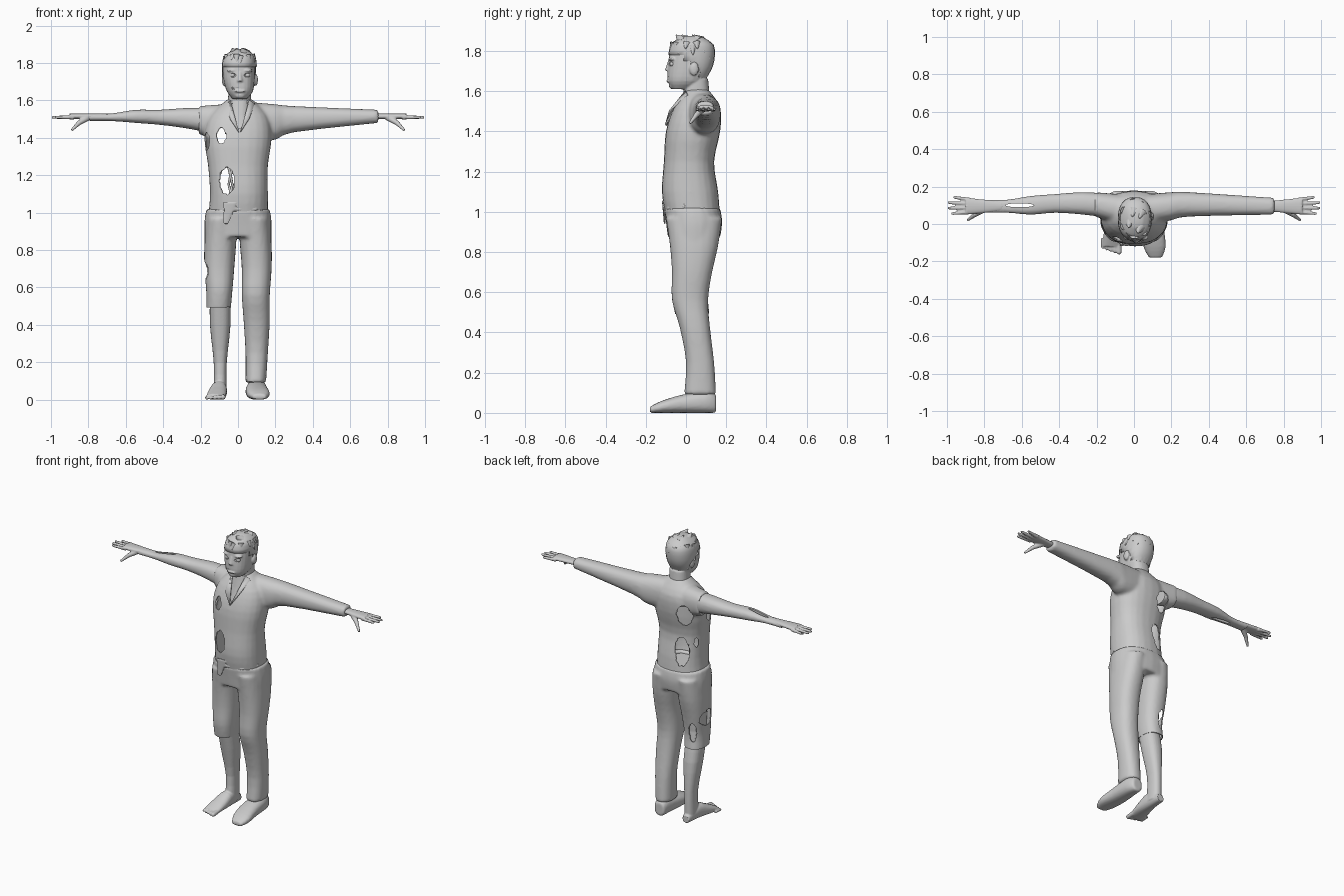
import bpy, bmesh, math, random
from mathutils import Matrix, Vector

random.seed(4)
scene = bpy.context.scene
if "Cube" in bpy.data.objects:
    bpy.data.objects.remove(bpy.data.objects["Cube"], do_unlink=True)
tone = (.6, .6, .6, 1)
grey = bpy.data.materials.new("plain grey")
grey.use_nodes = True
grey.diffuse_color = tone
grey.node_tree.nodes["Principled BSDF"].inputs["Base Color"].default_value = tone

def blend_rings(rings, steps=3):
    """Smooth in-between rings along a spline through the given ones."""
    rings = [Vector(ring) for ring in rings]
    padded = [rings[0], *rings, rings[-1]]
    for before, start, end, after in zip(padded, padded[1:], padded[2:], padded[3:]):
        slope_in, slope_out = (end - before) / 2, (after - start) / 2
        for step in range(steps):
            t = step / steps
            yield (start.lerp(end, t * t * (3 - 2 * t)) + slope_in * t * (1 - t) ** 2
                   - slope_out * t * t * (1 - t))
    yield rings[-1]

def loft(bm, axis, rings, sides=24):
    """Closed body through rings of (position, low u, high u, low v, high v)."""
    along = "xyz".index(axis)
    across, upward = [i for i in range(3) if i != along]
    loops = []
    for place, left, right, low, high in blend_rings(rings):
        loop = []
        for i in range(sides):
            cosine, sine = math.cos(math.tau * i / sides), math.sin(math.tau * i / sides)
            point = Vector()
            point[along] = place
            point[across] = (left + right + (right - left) * math.copysign(abs(cosine) ** .85, cosine)) / 2
            point[upward] = (low + high + (high - low) * math.copysign(abs(sine) ** .85, sine)) / 2
            loop.append(bm.verts.new(point))
        loops.append(loop)
    faces = [bm.faces.new(loops[0]), bm.faces.new(loops[-1])]
    for loop, following in zip(loops, loops[1:]):
        for i in range(sides):
            faces.append(bm.faces.new((loop[i - 1], loop[i], following[i], following[i - 1])))
    bmesh.ops.recalc_face_normals(bm, faces=faces)

def limb(bm, start, end, start_radius, end_radius):
    """Tapered rod between two points."""
    start, end = Vector(start), Vector(end)
    turn = (end - start).to_track_quat("Z", "Y").to_matrix().to_4x4()
    bmesh.ops.create_cone(bm, cap_ends=True, segments=10, radius1=start_radius, radius2=end_radius,
                          depth=(end - start).length, matrix=Matrix.Translation((start + end) / 2) @ turn)

def blob(bm, centre, radii):
    placing = Matrix.Translation(centre) @ Matrix.Diagonal((*radii, 1))
    bmesh.ops.create_icosphere(bm, subdivisions=2, radius=1, matrix=placing)

def finish(mesh):
    mesh.materials.clear()
    mesh.materials.append(grey)
    mesh.shade_smooth()
    mesh.set_sharp_from_angle(angle=math.radians(42))

def make(name, bm):
    mesh = bpy.data.meshes.new(name)
    bm.to_mesh(mesh)
    bm.free()
    finish(mesh)
    ob = bpy.data.objects.new(name, mesh)
    scene.collection.objects.link(ob)
    return ob

def bake(ob):
    """Apply all modifiers."""
    graph = bpy.context.evaluated_depsgraph_get()
    mesh = bpy.data.meshes.new_from_object(ob.evaluated_get(graph))
    ob.modifiers.clear()
    ob.data = mesh
    finish(mesh)

def fuse(name, bm, voxel, rounds=2):
    """Melt overlapping bodies into one skin."""
    ob = make(name, bm)
    melt = ob.modifiers.new("melt", "REMESH")
    melt.mode, melt.voxel_size = "VOXEL", voxel
    relax = ob.modifiers.new("relax", "SMOOTH")
    relax.factor, relax.iterations = .5, rounds
    bake(ob)
    return ob

def cut(ob, bm):
    """Subtract the given bodies."""
    tool = make("cutter", bm)
    tool.hide_render = True
    carve = ob.modifiers.new("carve", "BOOLEAN")
    carve.operation, carve.solver, carve.object = "DIFFERENCE", "EXACT", tool
    bake(ob)
    bpy.data.objects.remove(tool, do_unlink=True)

def tear(ob, holes):
    """Open rounded holes in a skin, soften their rims and give the cloth thickness."""
    bm = bmesh.new()
    bm.from_mesh(ob.data)
    gone = set()
    for centre, radii in holes:
        for face in bm.faces:
            offset = face.calc_center_median() - Vector(centre)
            if sum((o / r) ** 2 for o, r in zip(offset, radii)) < random.uniform(.9, 1.1):
                gone.add(face)
    bmesh.ops.delete(bm, geom=list(gone), context="FACES")
    rim = [vert for vert in bm.verts if vert.is_boundary]
    for _ in range(3):
        bmesh.ops.smooth_vert(bm, verts=rim, factor=.4, use_axis_x=True, use_axis_y=True, use_axis_z=True)
    bm.to_mesh(ob.data)
    bm.free()
    ob.modifiers.new("cloth", "SOLIDIFY").thickness = .006
    bake(ob)

# Shirt: trunk, full left sleeve and torn right shoulder
bm = bmesh.new()
loft(bm, "z", [(.97, -.16, .16, -.1, .17), (1.1, -.15, .16, -.12, .16),
               (1.25, -.16, .16, -.11, .14), (1.4, -.18, .18, -.1, .17),
               (1.52, -.15, .16, -.06, .17), (1.61, -.05, .07, 0, .11)])
loft(bm, "x", [(.08, 0, .16, 1.38, 1.59), (.2, .02, .17, 1.39, 1.58),
               (.3, .04, .17, 1.43, 1.57), (.75, .05, .14, 1.48, 1.55)])
loft(bm, "x", [(-.21, .04, .17, 1.42, 1.57), (-.08, 0, .16, 1.38, 1.58)])
shirt = fuse("shirt", bm, voxel=.01, rounds=4)
tear(shirt, [((-.09, 0, 1.41), (.022, .4, .04)), ((-.06, 0, 1.17), (.038, .4, .07)),
             ((-.1, .17, 1.4), (.05, .07, .07)), ((-.08, .17, 1.15), (.05, .06, .1)),
             ((-.18, -.02, 1.38), (.03, .05, .05)), ((-.16, .1, 1.2), (.03, .03, .06)),
             ((.01, -.05, 1.6), (.045, .08, .16)), ((.01, .05, 1.63), (.06, .07, .04))])

# Strands of flesh behind the tear
bm = bmesh.new()
for x, lean in ((-.05, .02), (-.03, -.02)):
    bend = (x + lean, .02, 1.15)
    limb(bm, (x, 0, 1.07), bend, start_radius=.008, end_radius=.006)
    limb(bm, bend, (x, .02, 1.25), start_radius=.006, end_radius=.009)
make("torn_flesh", bm)

# Collar flaps either side of the neckline
bm = bmesh.new()
for side in (-1, 1):
    outline = [(.05, 0, 1.6), (.08, .01, 1.58), (.05, -.08, 1.5), (.004, -.1, 1.43)]
    bm.faces.new([bm.verts.new((.01 + side * x, y, z)) for x, y, z in outline])
collar = make("collar", bm)
collar.modifiers.new("cloth", "SOLIDIFY").thickness = .006

# Loose shirt tail and bunched hem
bm = bmesh.new()
loft(bm, "z", [(.94, -.08, -.05, -.11, -.1), (1.06, -.08, 0, -.12, -.11)])
hem = [(-.02, -.1, 1.02), (.09, -.08, 1.02), (.15, 0, 1.03)]
for start, end in zip(hem, hem[1:]):
    limb(bm, start, end, start_radius=.016, end_radius=.016)
fuse("shirt_tail", bm, voxel=.006)

# Trousers: hips, long left leg and short torn right leg
bm = bmesh.new()
loft(bm, "z", [(1.02, -.17, .17, -.11, .17), (.95, -.18, .18, -.1, .18), (.87, -.18, .18, -.09, .17)])
thigh = [(.97, 0, .17, -.1, .18), (.83, .01, .18, -.08, .16), (.7, .02, .18, -.07, .13)]
loft(bm, "z", thigh + [(.56, .02, .17, -.07, .11), (.42, .03, .17, -.03, .12),
                       (.25, .04, .16, 0, .14), (.09, .04, .15, -.01, .15)])
loft(bm, "z", [(z, -right, -left, front, back) for z, left, right, front, back in thigh]
     + [(.58, -.17, -.03, -.07, .11), (.47, -.17, -.04, -.05, .12)])
trousers = fuse("trousers", bm, voxel=.011, rounds=3)
tear(trousers, [((-.19, .02, .69), (.04, .09, .05)), ((-.13, .13, .6), (.03, .04, .07)),
                ((-.1, .04, .45), (.12, .14, .05))])

# Bare right leg and foot with toes
bm = bmesh.new()
loft(bm, "z", [(.84, -.15, -.03, -.05, .12), (.6, -.15, -.04, -.05, .09), (.4, -.15, -.04, -.01, .12),
               (.2, -.13, -.06, .03, .13), (.03, -.13, -.06, .02, .13)])
loft(bm, "y", [(.14, -.12, -.07, 0, .05), (.04, -.14, -.06, 0, .1),
               (-.04, -.16, -.06, 0, .07), (-.12, -.17, -.07, 0, .03)])
for i in range(5):
    size = .014 - i / 800
    tip = Vector((-.08 - i / 46, -.15 + i / 160, size))
    limb(bm, tip + Vector((0, .05, .004)), tip, size, size)
    blob(bm, tip, (size, size, size))
fuse("right_leg", bm, voxel=.005, rounds=1)

# Left shoe
bm = bmesh.new()
loft(bm, "y", [(.15, .06, .13, 0, .09), (.1, .05, .15, 0, .11), (-.02, .04, .16, 0, .09),
               (-.12, .05, .17, 0, .06), (-.18, .08, .15, 0, .03)])
fuse("left_shoe", bm, voxel=.008)

# Bare right arm with an open wound
bm = bmesh.new()
loft(bm, "x", [(-.12, .03, .16, 1.42, 1.56), (-.27, .05, .17, 1.45, 1.56), (-.42, .06, .16, 1.47, 1.55),
               (-.55, .05, .15, 1.48, 1.55), (-.68, .06, .13, 1.49, 1.53), (-.8, .06, .13, 1.49, 1.53)])
arm = fuse("right_arm", bm, voxel=.008)
bm = bmesh.new()
blob(bm, (-.61, .1, 1.51), (.08, .011, .2))
cut(arm, bm)

# Hands, one per side
for name, side in (("left_hand", 1), ("right_hand", -1)):
    bm = bmesh.new()
    loft(bm, "x", [(side * .7, .07, .12, 1.5, 1.53), (side * .8, .06, .13, 1.5, 1.53),
                   (side * .9, .05, .14, 1.5, 1.53)])
    for i, reach in enumerate((.97, .99, .99, .96)):
        tip = (side * reach, .056 + i * .029, 1.51)
        limb(bm, (side * .88, .064 + i * .022, 1.51), tip, start_radius=.012, end_radius=.008)
        blob(bm, tip, (.008, .008, .008))
    knuckle = (side * .85, .05, 1.48)
    limb(bm, (side * .8, .08, 1.51), knuckle, start_radius=.018, end_radius=.013)
    limb(bm, knuckle, (side * .89, .02, 1.44), start_radius=.013, end_radius=.007)
    fuse(name, bm, voxel=.005, rounds=1)

# Head with neck, nose, lips, chin, brows and ears
bm = bmesh.new()
skull = [(1.61, -.03, .05, -.07, .02), (1.65, -.06, .08, -.09, .09), (1.72, -.08, .09, -.09, .13),
         (1.8, -.08, .09, -.08, .14), (1.84, -.06, .08, -.06, .12), (1.87, -.02, .04, -.01, .07)]
loft(bm, "z", skull)
loft(bm, "z", [(1.42, -.07, .08, -.06, .1), (1.52, -.06, .07, -.03, .12), (1.66, -.05, .07, 0, .11)])
limb(bm, (.01, -.08, 1.75), (.01, -.09, 1.7), start_radius=.01, end_radius=.016)
blob(bm, (.01, -.09, 1.65), (.03, .008, .007))
blob(bm, (.01, -.07, 1.63), (.03, .016, .02))
for side in (-1, 1):
    blob(bm, (.01 + side * .04, -.07, 1.76), (.03, .018, .01))
    blob(bm, (.01 + side * .085, .04, 1.71), (.012, .024, .034))
head = fuse("head", bm, voxel=.005, rounds=3)

# Eye sockets and open mouth, then eyes and teeth
bm, details = bmesh.new(), bmesh.new()
for side in (-1, 1):
    x = .01 + side * .04
    blob(bm, (x, -.09, 1.735), (.02, .018, .013))
    blob(details, (x, -.068, 1.735), (.016, .014, .013))
blob(bm, (-.01, -.1, 1.665), (.03, .013, .007))
cut(head, bm)
for i in range(5):
    blob(details, (-.03 + i / 100, -.083, 1.665), (.004, .004, .007))
make("eyes_and_teeth", details)

# Hair: cap over the crown and back, with ragged tufts along the hairline and crown
bm = bmesh.new()
grow = Vector((1, -1, 1, -1, 1)) * .004
loft(bm, "z", [Vector(ring) + grow for ring in skull[1:]])
middles = [(face, face.calc_center_median()) for face in bm.faces]
bald = [face for face, spot in middles if spot.z < max(1.66, 1.79 - max(0, spot.y + .02) * 1.4)]
bmesh.ops.delete(bm, geom=bald, context="FACES")
make("hair", bm).modifiers.new("depth", "SOLIDIFY").thickness = .004
bm = bmesh.new()
for i in range(22):
    angle = math.tau * i / 22 + random.uniform(-.1, .1)
    out = Vector((math.cos(angle), math.sin(angle), 0))
    root = Vector((.008 + out.x * .068, .03 + out.y * .09, random.uniform(1.81, 1.84)))
    limb(bm, root, root + out * .025 + Vector((0, 0, random.uniform(-.06, -.01))), .022, .001)
for x, y in ((-.02, .01), (.03, -.02), (.04, .06), (0, .07)):
    limb(bm, (x, y, 1.85), (x - .01, y - .03, 1.88), start_radius=.03, end_radius=.002)
make("hair_tufts", bm)
